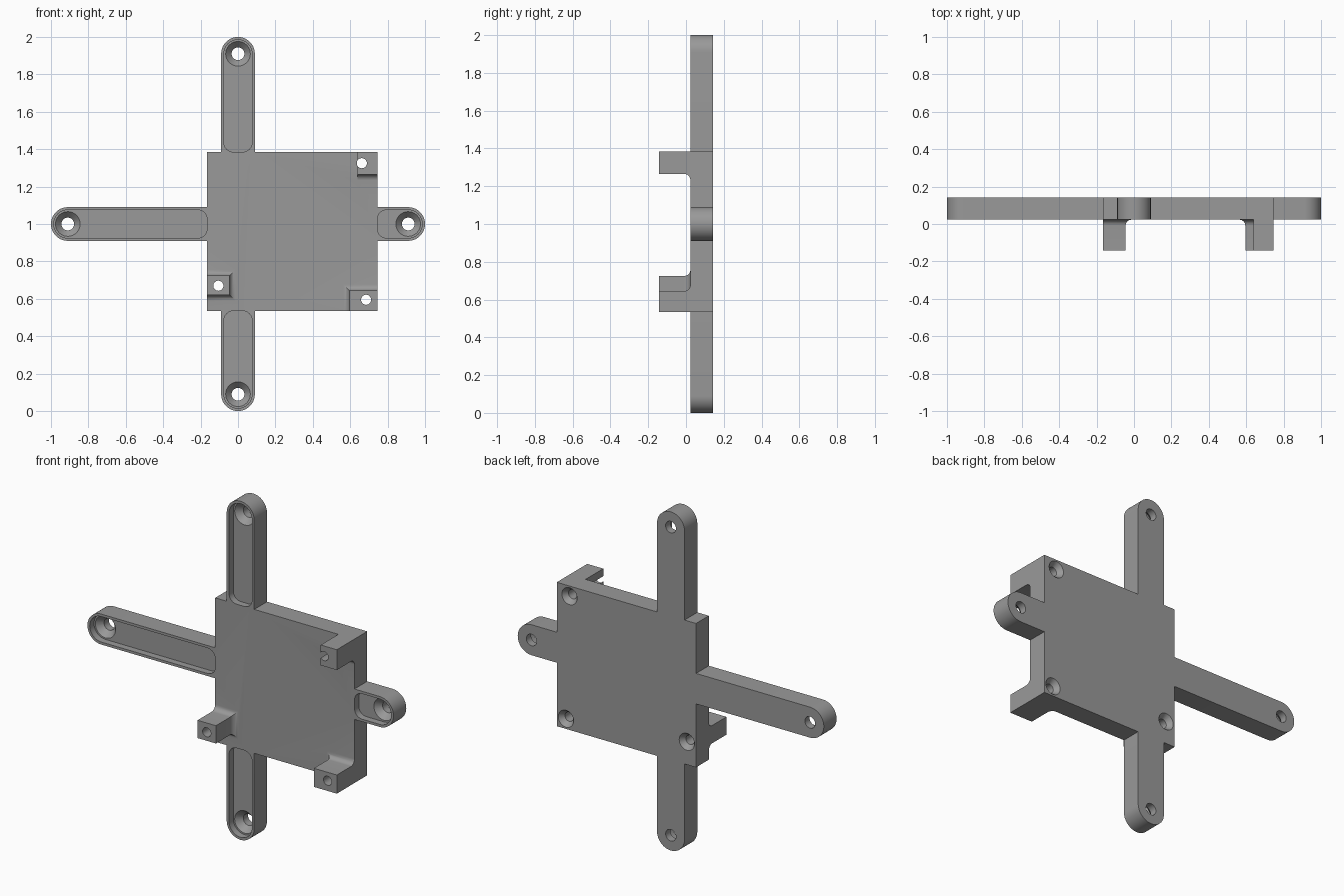
import bpy, bmesh
from math import sin, cos, pi, radians

if "Cube" in bpy.data.objects:
    bpy.data.objects.remove(bpy.data.objects["Cube"])

BACK, FACE, TIP = 0.142, 0.023, -0.142   # y of plate back, plate front, post tips
ARM_R, HOLE_AT = 0.09, 0.91              # arm half width, arm hole distance
PLATE = [0.745, 0.385, 0.165, 0.465]     # plate reach: right, up, left, down
FLOOR = FACE + 0.04                      # bottom of the arm recesses

grey = bpy.data.materials.new("grey_plastic")
grey.diffuse_color = (0.32, 0.32, 0.32, 1)
grey.use_nodes = True
grey.node_tree.nodes["Principled BSDF"].inputs["Base Color"].default_value = grey.diffuse_color


def arc(cx, cy, r, a0, a1, n):
    return [(cx + r * cos(radians(a0 + (a1 - a0) * i / n)),
             cy + r * sin(radians(a0 + (a1 - a0) * i / n))) for i in range(n + 1)]


def turn(points, k):
    """Rotate 2D points by k quarter turns."""
    for _ in range(k):
        points = [(-v, u) for u, v in points]
    return points


def loft(name, rings):
    """Closed solid through (y, outline) rings; outlines are centred on z = 1."""
    bm = bmesh.new()
    loops = [[bm.verts.new((u, y, 1 + v)) for u, v in pts] for y, pts in rings]
    n = len(loops[0])
    for a, b in zip(loops, loops[1:]):
        for i in range(n):
            j = (i + 1) % n
            bm.faces.new((a[i], a[j], b[j], b[i]))
    bm.faces.new(loops[0])
    bm.faces.new(loops[-1])
    bmesh.ops.recalc_face_normals(bm, faces=bm.faces)
    me = bpy.data.meshes.new(name)
    bm.to_mesh(me)
    bm.free()
    me.materials.append(grey)
    ob = bpy.data.objects.new(name, me)
    bpy.context.collection.objects.link(ob)
    return ob


def boolean(target, tool, operation):
    mod = target.modifiers.new("boolean", 'BOOLEAN')
    mod.operation, mod.object, mod.solver = operation, tool, 'EXACT'
    bpy.context.view_layer.objects.active = target
    bpy.ops.object.modifier_apply(modifier=mod.name)
    bpy.data.objects.remove(tool)


def bore(cx, cz, steps):
    """Turned cutter along y from (y, radius) steps."""
    return loft("bore_cutter", [(y, arc(cx, cz, r, 0, 360, 32)[:-1]) for y, r in steps])


# Plate with four round-ended arms, as one outline
outline = []
for k, b in enumerate(PLATE):
    part = [(b, -ARM_R)] + arc(HOLE_AT, 0, ARM_R, -90, 90, 24)
    part += [(b, ARM_R), (b, PLATE[(k + 1) % 4])]
    outline += turn(part, k)
bracket = loft("mounting_bracket", [(FACE, outline), (BACK, outline)])

# Posts: x0, x1, z0, z1, then which sides flare (left, right, down, up)
R = 0.032
posts = [(0.64, 0.745, 0.265, 0.385, 0, 0, 1, 0),
         (0.595, 0.745, -0.465, -0.355, 1, 0, 0, 1),
         (-0.165, -0.045, -0.38, -0.275, 0, 1, 1, 1)]
for x0, x1, z0, z1, l, r, d, u in posts:
    rings = [(TIP, 0)]
    rings += [(FACE - R + R * sin(a), R * (1 - cos(a))) for a in [i * pi / 16 for i in range(9)]]
    rings.append((FACE + 0.02, R))
    post = loft("post", [(y, [(x0 - l * f, z0 - d * f), (x1 + r * f, z0 - d * f),
                              (x1 + r * f, z1 + u * f), (x0 - l * f, z1 + u * f)])
                         for y, f in rings])
    boolean(bracket, post, 'UNION')

# Arm recesses with countersunk screw holes
for k, b in enumerate(PLATE):
    pocket = (arc(b + 0.05, -0.025, 0.05, 180, 270, 8) + arc(HOLE_AT, 0, 0.075, -90, 90, 24)
              + arc(b + 0.05, 0.025, 0.05, 90, 180, 8))
    pocket = turn(pocket, k)
    boolean(bracket, loft("recess_cutter", [(FACE - 0.02, pocket), (FLOOR, pocket)]), 'DIFFERENCE')
    cx, cz = turn([(HOLE_AT, 0)], k)[0]
    boolean(bracket, bore(cx, cz, [(FLOOR - 0.02, 0.066), (FLOOR, 0.066), (FLOOR + 0.035, 0.034),
                                   (BACK + 0.05, 0.034)]), 'DIFFERENCE')

# Post holes, countersunk from the back
for cx, cz in [(0.662, 0.325), (0.685, -0.405), (-0.105, -0.33)]:
    boolean(bracket, bore(cx, cz, [(TIP - 0.05, 0.027), (BACK - 0.03, 0.027), (BACK, 0.05),
                                   (BACK + 0.05, 0.05)]), 'DIFFERENCE')

# Smooth the rounded walls, keep the edges crisp
bracket.select_set(True)
bpy.context.view_layer.objects.active = bracket
bpy.ops.object.shade_smooth_by_angle(angle=radians(25))
